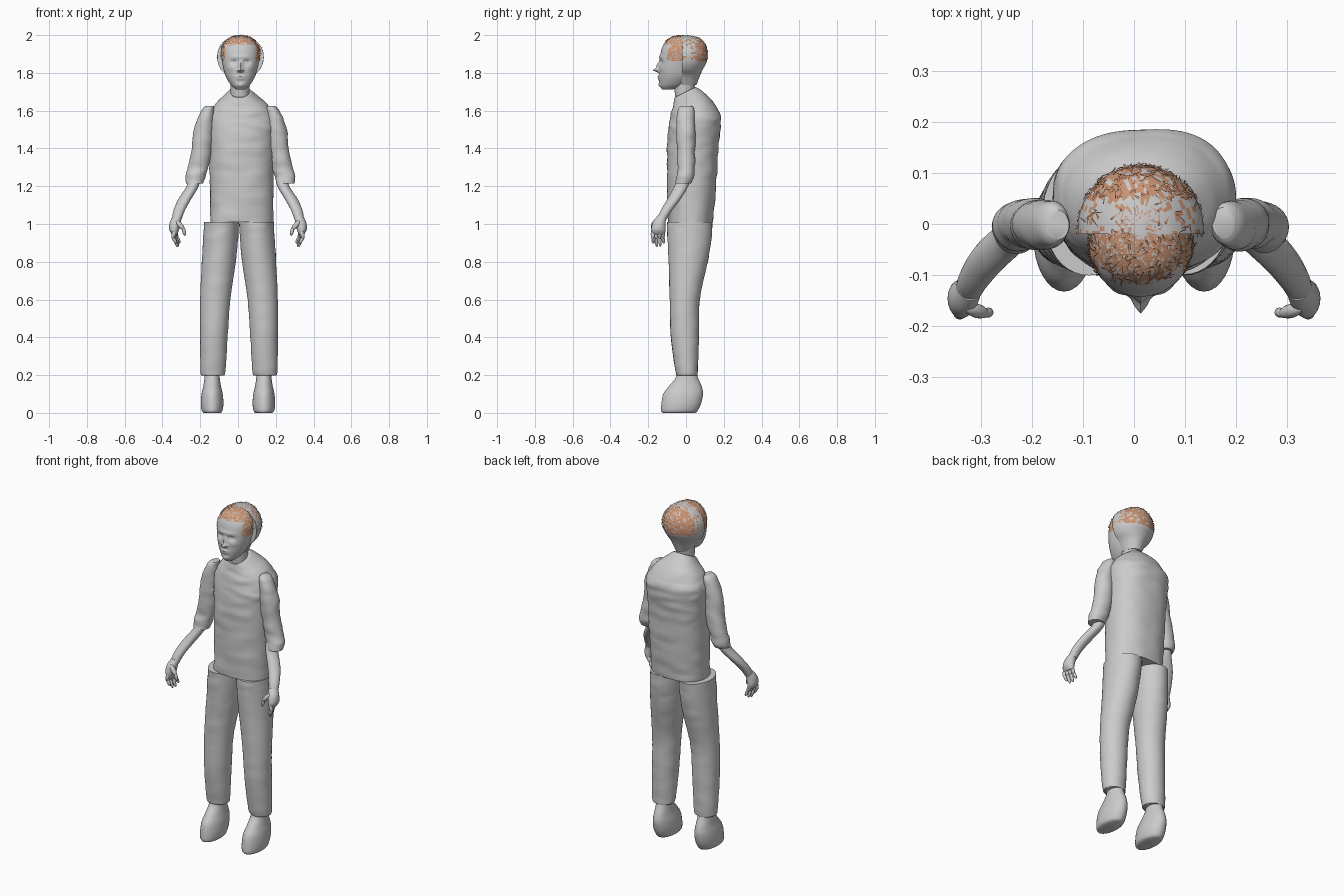
import bpy, bmesh, random
from math import sin, cos, pi, exp, copysign
from mathutils import Vector, noise
from mathutils.bvhtree import BVHTree

random.seed(4)
cube = bpy.data.objects.get("Cube")
if cube:
    bpy.data.objects.remove(cube)


def material(name, color):
    m = bpy.data.materials.new(name)
    m.use_nodes = True
    m.diffuse_color = (*color, 1)
    m.node_tree.nodes["Principled BSDF"].inputs["Base Color"].default_value = (*color, 1)
    return m


GREY = material("plain_grey", (0.6, 0.6, 0.6))
HAIR = material("hair_brown", (0.58, 0.29, 0.17))


def finish(name, bm, mats=(GREY,), smooth=True):
    bmesh.ops.recalc_face_normals(bm, faces=bm.faces)
    me = bpy.data.meshes.new(name)
    bm.to_mesh(me)
    bm.free()
    ob = bpy.data.objects.new(name, me)
    bpy.context.collection.objects.link(ob)
    for m in mats:
        me.materials.append(m)
    if smooth:
        bpy.ops.object.select_all(action="DESELECT")
        ob.select_set(True)
        bpy.context.view_layer.objects.active = ob
        bpy.ops.object.shade_smooth_by_angle(angle=0.8)
    return ob


def spline(rings, sub):
    """Smooth interpolation through ring parameters."""
    out = []
    last = len(rings) - 1
    for i in range(last):
        a, b, c, d = (rings[max(0, min(last, i + k))] for k in (-1, 0, 1, 2))
        for s in range(sub):
            t = s / sub
            out.append([q + 0.5 * t * (r - p + t * (2 * p - 5 * q + 4 * r - w + t * (3 * (q - r) + w - p)))
                        for p, q, r, w in zip(a, b, c, d)])
    return out + [list(rings[-1])]


def loft(rings, n=32, sub=5, power=2.0, warp=None):
    """Rings are (z, centre x, half width, front y, back y)."""
    bm = bmesh.new()
    loops = []
    for z, cx, rx, y0, y1 in spline(rings, sub):
        loop = []
        for k in range(n):
            a = 2 * pi * k / n
            c, s = cos(a), sin(a)
            e = 2 / power
            v = Vector((cx + rx * copysign(abs(c) ** e, c),
                        (y0 + y1) / 2 + (y1 - y0) / 2 * copysign(abs(s) ** e, s), z))
            loop.append(bm.verts.new(warp(v) if warp else v))
        loops.append(loop)
    for lo, hi in zip(loops, loops[1:]):
        for k in range(n):
            j = (k + 1) % n
            bm.faces.new((lo[k], lo[j], hi[j], hi[k]))
    bm.faces.new(loops[0])
    bm.faces.new(loops[-1])
    return bm


def cloth(amount):
    """Small horizontal creases."""
    def warp(v):
        d = noise.noise(Vector((v.x * 9, v.y * 9, v.z * 24))) * amount
        return v + Vector((copysign(d, v.x), d, 0))
    return warp


# Torso, with the neckline sloping down at the front
def shirt(v):
    slope = max(0, min(1, (v.z - 1.6) / 0.1))
    v = cloth(0.006 * (1 - slope))(v)
    v.z += 0.5 * v.y * slope
    return v


finish("torso", loft([
    (1.01, .02, .165, -.095, .14), (1.2, .02, .167, -.10, .16), (1.4, .02, .172, -.10, .172),
    (1.52, .02, .178, -.092, .183), (1.575, .02, .172, -.08, .183), (1.625, .018, .14, -.072, .145),
    (1.665, .014, .095, -.065, .095), (1.70, .01, .06, -.06, .05)], n=64, sub=9, power=2.3, warp=shirt))
finish("neck", loft([(1.62, .01, .05, -.05, .04), (1.7, .01, .05, -.06, .042),
                     (1.8, .012, .052, -.07, .06)]))


# Face, shaped by soft bumps: (x, z, width, height, depth)
BUMPS = [(0, 1.815, .012, .010, -.032), (0, 1.84, .010, .018, -.014), (0, 1.78, .022, .006, -.008),
         (0, 1.768, .020, .006, -.007), (0, 1.735, .022, .012, -.007), (0, 1.885, .05, .010, -.005)]
for s in (-1, 1):
    BUMPS += [(s * .034, 1.857, .018, .011, .014), (s * .034, 1.856, .009, .005, -.007),
              (s * .014, 1.812, .006, .006, -.008), (s * .05, 1.825, .018, .014, -.004)]


def features(v):
    if v.y < -0.05:
        v.y += sum(d * exp(-((v.x - .013 - x) / w) ** 2 - ((v.z - z) / h) ** 2)
                   for x, z, w, h, d in BUMPS)
    return v


def hair_zone(p):
    side = abs(p.x - .013)
    if p.y < -0.02:
        return p.z > (1.865 if side > .082 else 1.95)
    if p.y > 0.05:
        return p.z > 1.86
    return p.z > 1.87 and random.random() < 0.25


def paint_hair(bm):
    for f in bm.faces:
        f.material_index = int(hair_zone(f.calc_center_median()) and random.random() < 0.75)


face = loft([
    (1.712, .013, .022, -.125, -.07), (1.735, .013, .05, -.138, -.01), (1.78, .013, .077, -.143, .03),
    (1.83, .013, .092, -.142, .045), (1.88, .013, .1, -.138, .06), (1.93, .013, .099, -.128, .07),
    (1.97, .013, .076, -.105, .07), (1.99, .013, .048, -.075, .05), (1.999, .013, .012, -.03, .01)],
    n=96, sub=9, power=2.15, warp=features)
skull = loft([
    (1.735, .013, .05, -.09, .055), (1.785, .013, .075, -.11, .074), (1.82, .013, .105, -.12, .09),
    (1.86, .013, .121, -.13, .11), (1.91, .013, .121, -.13, .114), (1.95, .013, .102, -.13, .104),
    (1.985, .013, .062, -.10, .072), (1.998, .013, .015, -.04, .02)], n=64, sub=5)
# Only the rear half of the skull shell is kept, closed by a flat front
cut = bmesh.ops.bisect_plane(skull, geom=skull.verts[:] + skull.edges[:] + skull.faces[:],
                             plane_co=(0, -.02, 0), plane_no=(0, 1, 0), clear_inner=True)
bmesh.ops.holes_fill(skull, edges=[e for e in skull.edges if e.is_boundary])
for part in (face, skull):
    part.normal_update()
    paint_hair(part)
trees = [BVHTree.FromBMesh(face), BVHTree.FromBMesh(skull)]
finish("face", face, (GREY, HAIR))
finish("back_of_head", skull, (GREY, HAIR))

# Short crossing locks laid over the scalp
locks = bmesh.new()
middle = Vector((.013, -.005, 1.87))
for _ in range(700):
    d = Vector((random.gauss(0, 1), random.gauss(0, 1), abs(random.gauss(0, 1)))).normalized()
    hits = [t.ray_cast(middle + d * .5, -d)[0] for t in trees]
    hits = [h for h in hits if h]
    if not hits:
        continue
    p = max(hits, key=lambda h: (h - middle).length)
    if not hair_zone(p):
        continue
    along = d.cross(Vector((random.gauss(0, 1), random.gauss(0, 1), random.gauss(0, 1)))).normalized()
    wide = d.cross(along) * random.uniform(.001, .003)
    along *= random.uniform(.008, .016)
    p = p + d * .0025
    p.z = min(p.z, 1.999)
    locks.faces.new([locks.verts.new(q) for q in (p - along - wide, p - along + wide, p + along)])
finish("hair_locks", locks, (HAIR,), smooth=False)


# Tapered finger between two points
def finger(name, a, b, r):
    a, b = Vector(a), Vector(b)
    bm = bmesh.new()
    bmesh.ops.create_uvsphere(bm, u_segments=12, v_segments=8, radius=1)
    turn = (b - a).to_track_quat("Z", "Y")
    half = (b - a).length / 2 + r * .5
    for v in bm.verts:
        v.co = turn @ Vector((v.co.x * r, v.co.y * r, v.co.z * half)) + (a + b) / 2
    finish(name, bm)


# Limbs; the model's left is +x
for side, s in (("left", 1), ("right", -1)):
    def limb(part, rings, shift=0.0, **kw):
        finish(side + "_" + part, loft([(z, s * x + shift, *rest) for z, x, *rest in rings], **kw))

    limb("sleeve", [
        (1.625, .16, .022, -.03, .03), (1.6, .172, .034, -.045, .045), (1.5, .193, .052, -.05, .048),
        (1.4, .202, .053, -.048, .048), (1.3, .222, .055, -.045, .048), (1.25, .236, .053, -.05, .045),
        (1.215, .24, .046, -.058, .03)], shift=.012, warp=cloth(.007))
    limb("forearm", [
        (1.25, .228, .03, -.045, .025), (1.2, .24, .032, -.062, .012), (1.13, .283, .034, -.1, -.03),
        (1.07, .312, .03, -.135, -.075), (1.02, .325, .025, -.158, -.105)], n=24)
    limb("palm", [
        (1.045, .32, .022, -.15, -.1), (1.01, .332, .029, -.175, -.108), (.97, .338, .026, -.185, -.108),
        (.945, .335, .014, -.18, -.112)], n=24)
    for i, name in enumerate(("index", "middle", "ring", "little")):
        y = -.176 + .018 * i
        tip = (.90, .882, .884, .90)[i]
        finger(f"{side}_{name}_finger_base", (s * .336, y, .965), (s * (.346 - .008 * i), y, .925), .011)
        finger(f"{side}_{name}_finger_tip", (s * (.346 - .008 * i), y, .932),
               (s * (.328 - .006 * i), y + .004, tip), .009)
    finger(side + "_thumb_base", (s * .325, -.165, 1.015), (s * .29, -.175, .975), .014)
    finger(side + "_thumb_tip", (s * .29, -.175, .98), (s * .282, -.172, .942), .01)

    limb("trouser_leg", [
        (.2, .137, .056, -.048, .06), (.22, .137, .066, -.055, .063), (.4, .132, .073, -.08, .068),
        (.6, .125, .08, -.086, .073), (.8, .106, .09, -.092, .115), (.93, .096, .092, -.098, .135),
        (1.01, .092, .091, -.1, .14)], shift=.005, n=40, sub=8, warp=cloth(.003))
    limb("shoe", [
        (0, .137, .045, -.125, .05), (.012, .137, .055, -.132, .062), (.05, .137, .06, -.13, .08),
        (.1, .137, .056, -.12, .09), (.14, .137, .047, -.092, .083), (.18, .137, .041, -.058, .066),
        (.215, .137, .038, -.042, .054)])
